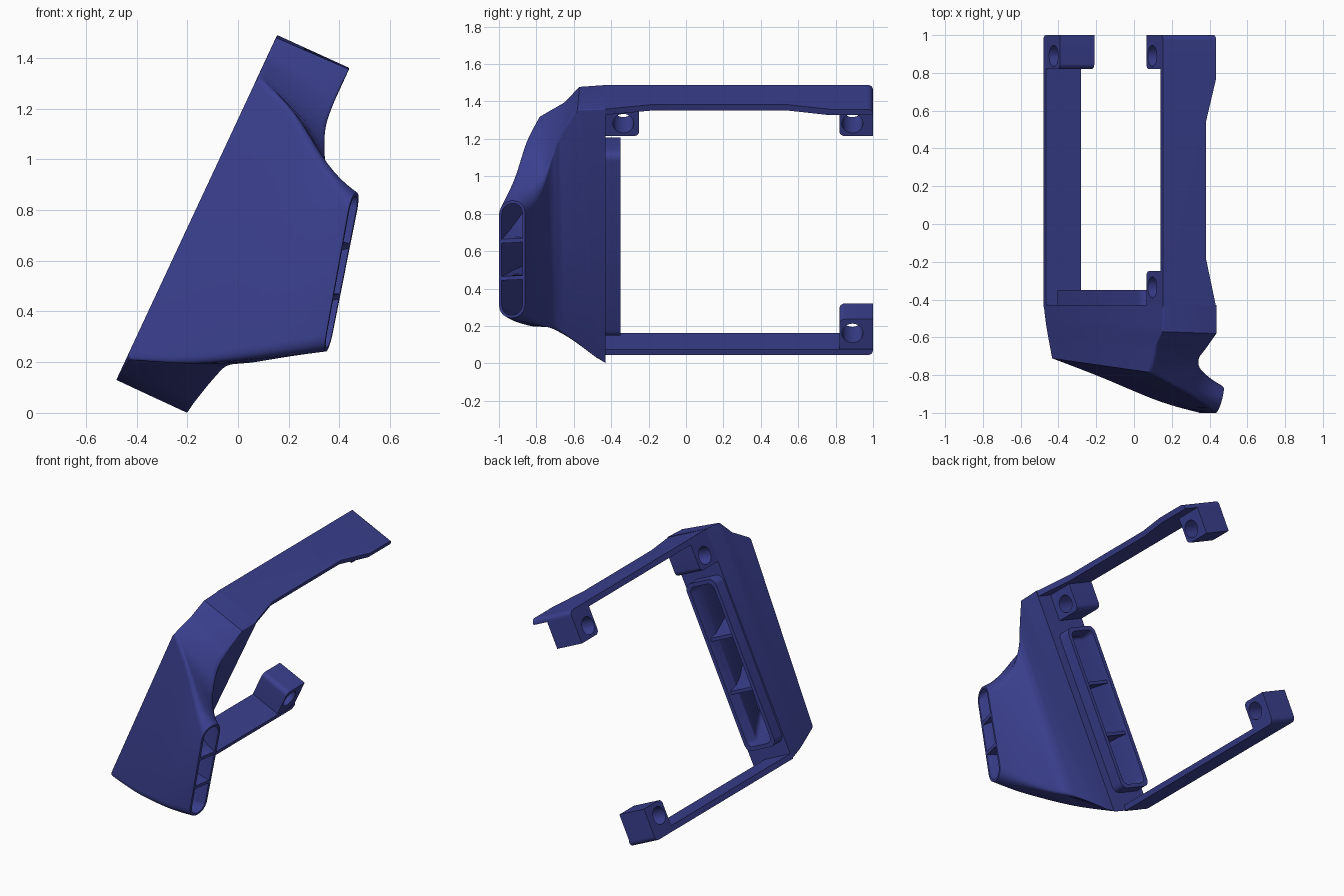
import bpy, bmesh
from math import radians, pi
from mathutils import Vector, Matrix

if "Cube" in bpy.data.objects:
    bpy.data.objects.remove(bpy.data.objects["Cube"])

blue = bpy.data.materials.new("indigo plastic")
blue.use_nodes = True
blue.diffuse_color = (0.042, 0.050, 0.27, 1)
blue.node_tree.nodes["Principled BSDF"].inputs["Base Color"].default_value = blue.diffuse_color

# Tilted mounting frame: local x runs across, y back, z along the slope
FRAME = Matrix.Translation((-0.48, 0, 0.13)) @ Matrix.Rotation(radians(25), 4, 'Y')


def finish(name, bm, smooth=True):
    bmesh.ops.recalc_face_normals(bm, faces=bm.faces)
    mesh = bpy.data.meshes.new(name)
    bm.to_mesh(mesh)
    bm.free()
    mesh.materials.append(blue)
    ob = bpy.data.objects.new(name, mesh)
    bpy.context.collection.objects.link(ob)
    bpy.ops.object.select_all(action='DESELECT')
    ob.select_set(True)
    bpy.context.view_layer.objects.active = ob
    if smooth:
        bpy.ops.object.shade_smooth_by_angle(angle=radians(30))
    return ob


def loft(name, rings, closed):
    """Skin a list of equal rings; closed joins last to first, else cap both."""
    bm = bmesh.new()
    loops = [[bm.verts.new(p) for p in r] for r in rings]
    pairs = list(zip(loops, loops[1:]))
    if closed:
        pairs.append((loops[-1], loops[0]))
    else:
        bm.faces.new(loops[0])
        bm.faces.new(loops[-1])
    n = len(loops[0])
    for a, b in pairs:
        for i in range(n):
            j = (i + 1) % n
            bm.faces.new((a[i], a[j], b[j], b[i]))
    return finish(name, bm)


def ring(corners, radius, steps=6):
    """Quad outline with near-circular rounded corners."""
    pts = []
    for i, c in enumerate(corners):
        ends = []
        for o in (corners[i - 1], corners[(i + 1) % 4]):
            e = o - c
            ends.append(c + e.normalized() * min(radius, e.length * 0.48))
        for k in range(steps + 1):
            t = k / steps
            q = ends[0] * (1 - t) ** 2 + c * 2 * t * (1 - t) + ends[1] * t * t
            pts.append(q - (c - (ends[0] + ends[1]) / 2) * 0.34 * t * (1 - t))
    return pts


def inset(corners, w):
    out = []
    for i, c in enumerate(corners):
        a, b = corners[i - 1] - c, corners[(i + 1) % 4] - c
        out.append(c + a.normalized() * w + b.normalized() * w)
    return out


def spline(pts, per=5):
    """Smooth curve through points."""
    out = []
    for i in range(len(pts) - 1):
        p0, p1, p2 = pts[max(i - 1, 0)], pts[i], pts[i + 1]
        p3 = pts[min(i + 2, len(pts) - 1)]
        for k in range(per):
            t = k / per
            out.append(0.5 * (2 * p1 + (p2 - p0) * t + (2 * p0 - 5 * p1 + 4 * p2 - p3) * t * t
                              + (3 * p1 - p0 - 3 * p2 + p3) * t ** 3))
    return out + [pts[-1]]


def rail(straight, *pts):
    """Corner rail: the first few spans straight, the rest a smooth curve."""
    pts = [Vector(p) for p in pts]
    out = [a.lerp(b, k / 5) for a, b in zip(pts[:straight], pts[1:]) for k in range(5)]
    return out + spline(pts[straight:])


def rect(v0, v1, u0, u1, y):
    return [FRAME @ Vector(p) for p in ((v0, y, u1), (v1, y, u1), (v1, y, u0), (v0, y, u0))]


# Four corner rails of the duct, from mounting face to outlet
front_top = rail(3, (.155, -.43, 1.49), (.15, -.57, 1.48), (.113, -.65, 1.40), (.08, -.785, 1.33),
                 (.21, -.855, 1.205), (.33, -.92, 1.02), (.447, -1, .865))
back_top = rail(1, (.44, -.43, 1.36), (.438, -.58, 1.355), (.385, -.66, 1.24), (.352, -.71, 1.13),
                (.358, -.76, .98), (.41, -.81, .895), (.485, -.86, .875))
back_low = rail(1, (-.2, -.43, 0), (-.18, -.48, .03), (-.1, -.61, .125), (-.03, -.71, .182),
                (.1, -.77, .2), (.25, -.83, .225), (.36, -.86, .245))
front_low = rail(3, (-.48, -.43, .13), (-.468, -.53, .155), (-.452, -.64, .19), (-.443, -.71, .21),
                 (-.2, -.805, .195), (.12, -.94, .22), (.335, -1, .24))
stations = list(zip(front_top, back_top, back_low, front_low))
last = len(stations) - 1
half = last // 2


def radius(i):
    return 0.006 + 0.066 * max(0, (i - 5) / (last - 5)) ** 1.2


# Duct: outer skin, outlet lip, inner skin, rear spigot
outer = [ring(s, radius(i)) for i, s in enumerate(stations)]
inner_quads = [inset(stations[i], 0.028 - 0.013 * (i - half) / (last - half))
               for i in range(half, last + 1)]
inner = [ring(q, 0.03 + 0.026 * k / (last - half)) for k, q in enumerate(inner_quads)]
spigot = [ring(rect(.045, .215, .155, 1.175, -.43), .03),
          ring(rect(.035, .225, .145, 1.185, -.35), .04),
          ring(rect(.01, .25, .12, 1.21, -.35), .045),
          ring(rect(.01, .25, .12, 1.21, -.43), .045)]
loft("air_duct", outer + inner[::-1] + spigot, True)

# Two vanes dividing the duct into thirds
vane_path = [rect(.035, .225, .145, 1.185, -.37)] + inner_quads
for name, f in (("lower_vane", 1 / 3), ("upper_vane", 2 / 3)):
    rings = []
    for tl, tr, br, bl in vane_path:
        e = 0.011 / (tl - bl).length
        rings.append([bl.lerp(tl, f - e), bl.lerp(tl, f + e), br.lerp(tr, f + e), br.lerp(tr, f - e)])
    loft(name, rings, False)


def slab(name, outline, u0, u1, rounded, r=0.03):
    """Outline in (across, back) raised along the slope; round the chosen edge."""
    bm = bmesh.new()
    face = bm.faces.new([bm.verts.new((v, y, u0)) for v, y in outline])
    top = bmesh.ops.extrude_face_region(bm, geom=[face])
    bmesh.ops.translate(bm, vec=(0, 0, u1 - u0),
                        verts=[g for g in top["geom"] if isinstance(g, bmesh.types.BMVert)])
    y, u = rounded
    edges = [e for e in bm.edges
             if all(abs(p.co.y - y) < 1e-4 and abs(p.co.z - u) < 1e-4 for p in e.verts)]
    bmesh.ops.bevel(bm, geom=edges, offset=r, segments=6, profile=0.5, affect='EDGES')
    ob = finish(name, bm)
    ob.matrix_world = FRAME
    return ob


def box(v0, v1, y0, y1):
    return [(v0, y0), (v1, y0), (v1, y1), (v0, y1)]


# Mounting arms
slab("upper_arm", [(0, -.44), (.31, -.44), (.25, -.18), (.25, .54), (.31, .77), (.31, 1), (0, 1)],
     1.465, 1.5, (1, 1.5))
slab("lower_arm", box(0, .205, -.44, 1), 0, .035, (1, 0))


# Screw lugs with a hole running across
def lug(name, y0, y1, u0, u1, hole_y, hole_u, rounded):
    ob = slab(name, box(0, .2, y0, y1), u0, u1, rounded)
    bm = bmesh.new()
    bmesh.ops.create_cone(bm, cap_ends=True, segments=32, radius1=.056, radius2=.056, depth=.6,
                          matrix=Matrix.Translation((.1, hole_y, hole_u)) @ Matrix.Rotation(pi / 2, 4, 'Y'))
    cutter = finish("hole_cutter", bm, False)
    cutter.matrix_world = FRAME
    cutter.hide_render = True
    mod = ob.modifiers.new("hole", 'BOOLEAN')
    mod.object = cutter
    mod.operation = 'DIFFERENCE'
    mod.solver = 'EXACT'
    bpy.context.view_layer.objects.active = ob
    bpy.context.view_layer.update()
    bpy.ops.object.modifier_apply(modifier=mod.name)
    bpy.data.objects.remove(cutter)


lug("upper_rear_lug", .82, 1, 1.29, 1.466, .89, 1.365, (.82, 1.29))
lug("upper_front_lug", -.432, -.25, 1.29, 1.466, -.335, 1.365, (-.25, 1.29))
lug("lower_rear_lug", .82, 1, .034, .21, .89, .128, (.82, .21))
